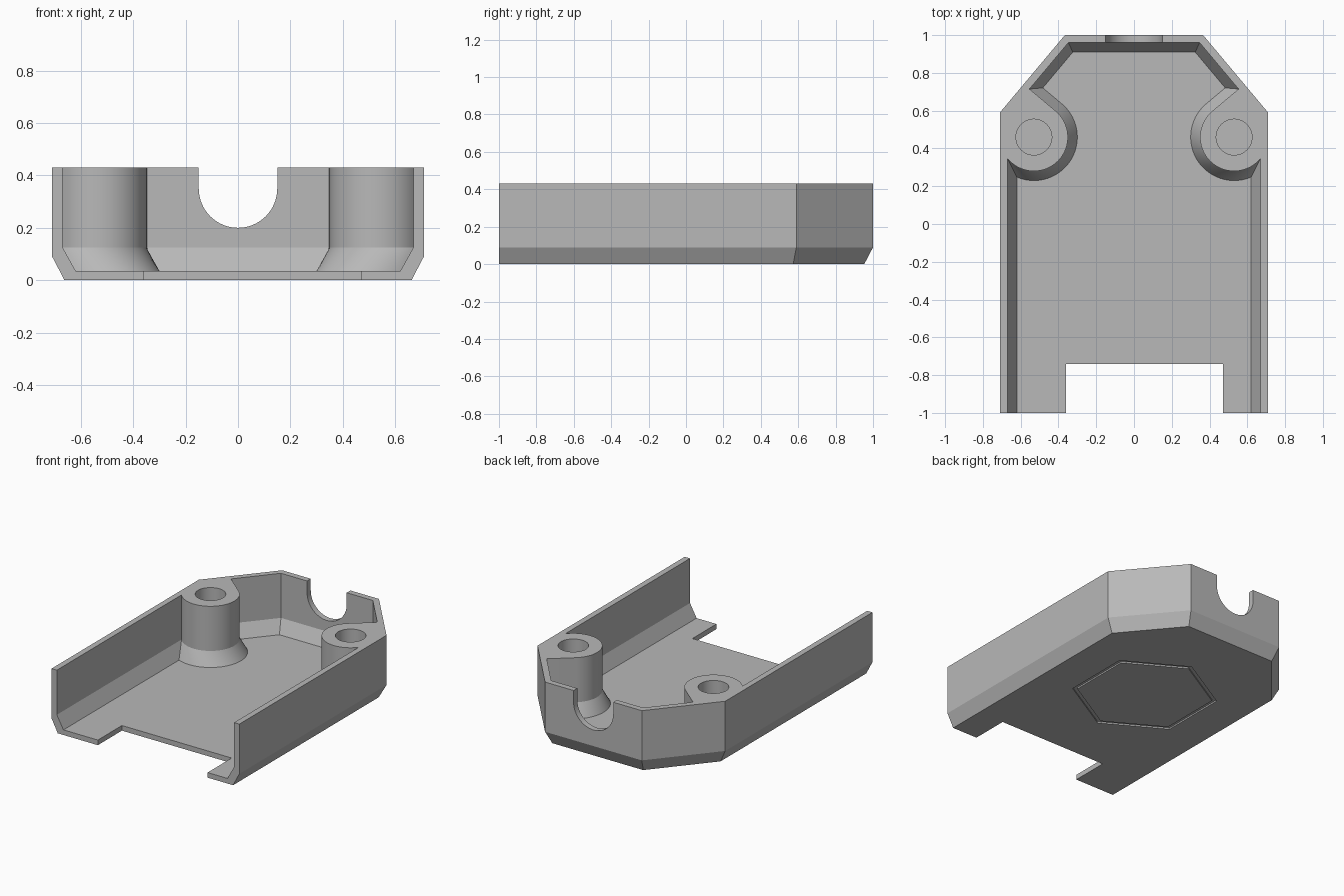
import bpy, bmesh, math
from mathutils import Vector

default = bpy.data.objects.get("Cube")
if default:
    bpy.data.objects.remove(default, do_unlink=True)

TOP, FLOOR = 0.43, 0.035
POST = Vector((0.53, 0.46))
POST_R, HOLE_R = 0.18, 0.095
NORMAL = Vector((math.cos(math.radians(40)), math.sin(math.radians(40))))
DIAGONAL = NORMAL.dot(Vector((0.71, 0.59)))

grey = bpy.data.materials.new("Light grey plastic")
grey.use_nodes = True
colour = (0.48, 0.48, 0.48, 1)
grey.diffuse_color = colour
grey.node_tree.nodes["Principled BSDF"].inputs["Base Color"].default_value = colour


def loft(name, sections):
    """Closed solid through matching loops of 3D points."""
    bm = bmesh.new()
    loops = [[bm.verts.new(p) for p in s] for s in sections]
    for a, b in zip(loops, loops[1:]):
        for i in range(len(a)):
            j = (i + 1) % len(a)
            bm.faces.new((a[i], a[j], b[j], b[i]))
    bm.faces.new(loops[0])
    bm.faces.new(loops[-1])
    bmesh.ops.recalc_face_normals(bm, faces=bm.faces)
    mesh = bpy.data.meshes.new(name)
    bm.to_mesh(mesh)
    bm.free()
    mesh.materials.append(grey)
    obj = bpy.data.objects.new(name, mesh)
    bpy.context.collection.objects.link(obj)
    return obj


def at_height(points, z):
    return [(p[0], p[1], z) for p in points]


def prism(name, points, z0, z1):
    return loft(name, [at_height(points, z0), at_height(points, z1)])


def circle(centre, radius, count, start=0.0):
    return [(centre[0] + radius * math.cos(start + math.tau * i / count),
             centre[1] + radius * math.sin(start + math.tau * i / count))
            for i in range(count)]


def mirrored(half):
    return half + [(-x, y) for x, y in reversed(half)]


def on_diagonal(dist, x=None, y=None):
    if x is not None:
        return (x, (dist - NORMAL.x * x) / NORMAL.y)
    return ((dist - NORMAL.y * y) / NORMAL.x, y)


def shell_outline(d):
    return mirrored([(0.71 - d, -1), on_diagonal(DIAGONAL - d, x=0.71 - d),
                     on_diagonal(DIAGONAL - d, y=1 - d)])


def cavity_outline(d):
    # side wall, round the screw post, then along the diagonal and back walls
    r, wall = POST_R + d, 0.67 - d
    start = -math.acos((wall - POST.x) / r)
    end = math.radians(130 - 360)
    steps = 44
    half = [(wall, -1.2)]
    for i in range(steps + 1):
        a = start + (end - start) * i / steps
        half.append((POST.x + r * math.cos(a), POST.y + r * math.sin(a)))
    reach = DIAGONAL - 0.04 - d
    tangent = Vector(half[-1])
    half.append(tuple(tangent + NORMAL * (reach - NORMAL.dot(tangent))))
    half.append(on_diagonal(reach, y=0.96 - d))
    return mirrored(half)


def cut(target, cutter):
    mod = target.modifiers.new("Cut", "BOOLEAN")
    mod.operation, mod.solver, mod.object = "DIFFERENCE", "EXACT", cutter
    bpy.context.view_layer.objects.active = target
    bpy.ops.object.modifier_apply(modifier=mod.name)
    bpy.data.objects.remove(cutter, do_unlink=True)


# Outer body with chamfered lower edge
shell = loft("housing_shell", [at_height(shell_outline(0.047), 0),
                               at_height(shell_outline(0), 0.09),
                               at_height(shell_outline(0), TOP)])

# Open interior with sloped foot and two screw posts
cut(shell, loft("cavity_cutter", [at_height(cavity_outline(0.05), FLOOR),
                                  at_height(cavity_outline(0), 0.125),
                                  at_height(cavity_outline(0), 0.6)]))

# Screw holes
for side in (-1, 1):
    cut(shell, prism("screw_hole_cutter",
                     circle((side * POST.x, POST.y), HOLE_R, 48), FLOOR, 0.6))

# Notch in the front of the floor
cut(shell, prism("notch_cutter",
                 [(-0.36, -1.2), (0.47, -1.2), (0.47, -0.74), (-0.36, -0.74)], -0.1, 0.1))

# U-shaped cable opening in the back wall
u_shape = [(0.15, 0.6), (-0.15, 0.6)]
u_shape += [(0.15 * math.cos(a), 0.35 + 0.15 * math.sin(a))
            for a in (math.pi + math.pi * i / 32 for i in range(33))]
cut(shell, loft("cable_cutter", [[(x, y, z) for x, z in u_shape] for y in (0.8, 1.2)]))

# Shallow hexagonal groove underneath
groove = prism("groove_cutter", circle((0, 0.105), 0.465, 6, math.pi / 2), -0.05, 0.01)
cut(groove, prism("groove_core", circle((0, 0.105), 0.435, 6, math.pi / 2), -0.1, 0.1))
cut(shell, groove)

bpy.ops.object.select_all(action="DESELECT")
shell.select_set(True)
bpy.context.view_layer.objects.active = shell
bpy.ops.object.shade_smooth_by_angle(angle=math.radians(15))
